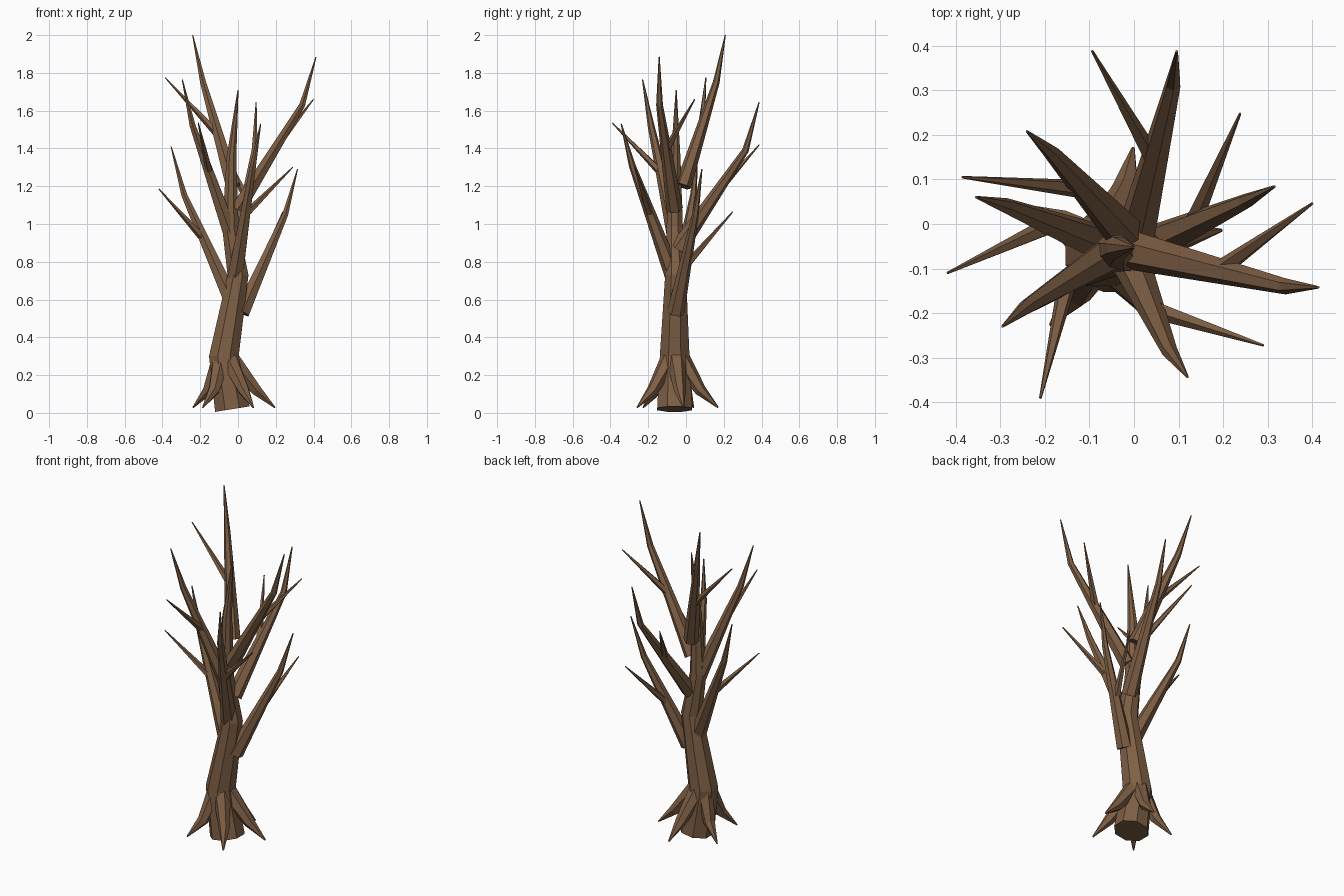
import bpy
import bmesh
from math import cos, sin, pi, radians
from mathutils import Vector

cube = bpy.data.objects.get("Cube")
if cube:
    bpy.data.objects.remove(cube, do_unlink=True)

bark = bpy.data.materials.new("brown_bark")
bark.use_nodes = True
colour = (0.21, 0.115, 0.06, 1)
bark.diffuse_color = colour
bark.node_tree.nodes["Principled BSDF"].inputs["Base Color"].default_value = colour


def limb(name, points, radii, sides):
    """Flat-faced tapered tube following a bent path."""
    pts = [Vector(p) for p in points]
    bm = bmesh.new()
    rings = []
    for i, (p, r) in enumerate(zip(pts, radii)):
        before = (p - pts[i - 1]).normalized() if i else Vector()
        after = (pts[i + 1] - p).normalized() if i + 1 < len(pts) else Vector()
        tangent = (before + after).normalized()
        u = Vector((0, 1, 0)).cross(tangent).normalized()
        v = tangent.cross(u)
        angles = [2 * pi * (k + 0.5) / sides for k in range(sides)]
        rings.append([bm.verts.new(p + r * (cos(a) * u + sin(a) * v)) for a in angles])
    for low, high in zip(rings, rings[1:]):
        for k in range(sides):
            n = (k + 1) % sides
            bm.faces.new((low[k], low[n], high[n], high[k]))
    bm.faces.new(rings[0][::-1])
    bm.faces.new(rings[-1])
    bmesh.ops.recalc_face_normals(bm, faces=bm.faces)
    mesh = bpy.data.meshes.new(name)
    bm.to_mesh(mesh)
    bm.free()
    mesh.materials.append(bark)
    obj = bpy.data.objects.new(name, mesh)
    bpy.context.collection.objects.link(obj)
    return obj


# Trunk, bending as it rises to a spike
limb("trunk",
     [(-0.03, -0.06, 0.02), (-0.075, -0.06, 0.3), (0, -0.055, 0.73),
      (-0.04, -0.06, 0.98), (-0.035, -0.055, 1.35), (0, -0.052, 1.71)],
     [0.1, 0.085, 0.06, 0.047, 0.028, 0.003], 8)

# Main branches: base, bend, tip, base radius; then the twig's start and tip
branches = {
    "top": ((-0.025, -0.015, 1.2), (-0.185, 0.16, 1.75), (-0.24, 0.208, 2.0), 0.044,
            (-0.11, 0.078, 1.48), (-0.385, 0.105, 1.775)),
    "upper_left": ((0, -0.06, 1.08), (0.34, -0.14, 1.63), (0.413, -0.142, 1.885), 0.044,
                   (0.19, -0.105, 1.39), (0.4, 0.046, 1.66)),
    "upper_right": ((-0.04, -0.06, 0.95), (-0.24, -0.185, 1.52), (-0.295, -0.23, 1.765), 0.044,
                    (-0.15, -0.13, 1.27), (-0.21, -0.39, 1.535)),
    "back": ((0, -0.04, 0.87), (0.088, 0.315, 1.39), (0.096, 0.387, 1.645), 0.046,
             (0.045, 0.14, 1.14), (-0.094, 0.388, 1.42)),
    "front": ((-0.015, -0.065, 0.72), (0.08, -0.285, 1.31), (0.12, -0.343, 1.53), 0.046,
              (0.04, -0.19, 1.05), (0.29, -0.272, 1.3)),
    "lower_right": ((-0.045, -0.055, 0.62), (-0.285, 0.04, 1.155), (-0.354, 0.06, 1.41), 0.046,
                    (-0.18, 0, 0.92), (-0.418, -0.11, 1.185)),
    "lower_left": ((0.02, -0.055, 0.53), (0.25, 0.05, 1.05), (0.315, 0.084, 1.29), 0.046,
                   (0.13, 0, 0.78), (0.238, 0.248, 1.065)),
}
for name, (base, bend, tip, r, twig_base, twig_tip) in branches.items():
    limb(name + "_branch", [base, bend, tip], [r, 0.018, 0.003], 6)
    limb(name + "_twig", [twig_base, twig_tip], [0.022, 0.003], 5)

# Five roots flaring from the foot of the trunk
for i in range(5):
    a = radians(11 + 72 * i)
    path = [(-0.065, 0.035, 0.28), (-0.035, 0.135, 0.12), (-0.03, 0.23, 0.028)]
    points = [(x + d * cos(a), -0.058 + d * sin(a), z) for x, d, z in path]
    limb("root_%d" % (i + 1), points, [0.05, 0.032, 0.004], 6)
